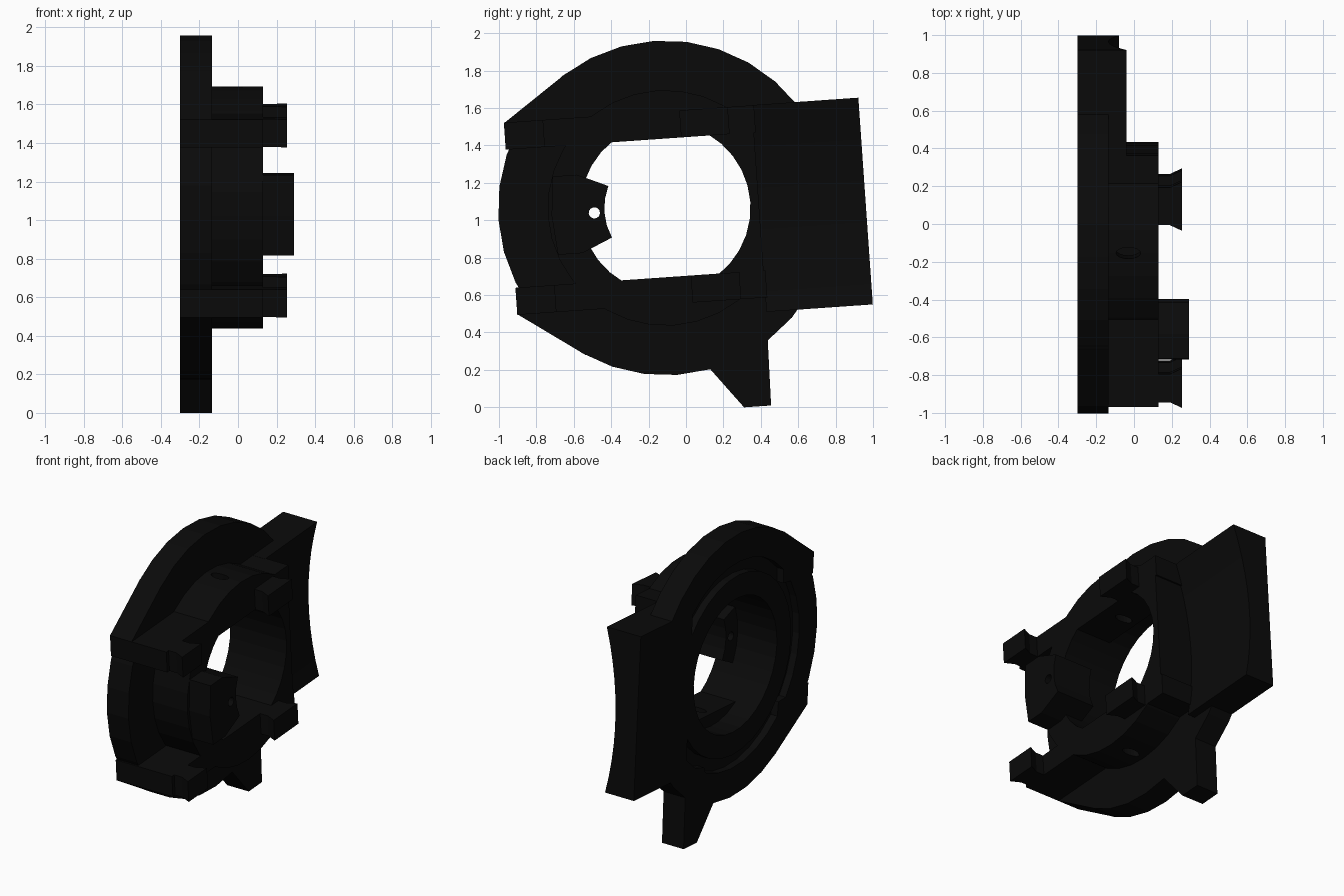
import bpy, bmesh, math
from mathutils import Matrix, Vector

cube = bpy.data.objects.get("Cube")
if cube:
    bpy.data.objects.remove(cube, do_unlink=True)

black = bpy.data.materials.new("matte_black")
black.use_nodes = True
black.diffuse_color = (0.003, 0.003, 0.003, 1)
black.node_tree.nodes["Principled BSDF"].inputs["Base Color"].default_value = black.diffuse_color

# The whole part is tilted a little about the ring axis
PLACE = Matrix.Translation((0, -0.11, 1.066)) @ Matrix.Rotation(math.radians(4), 4, "X")
BACK, FACE, TOP = -0.3, -0.135, 0.13


def prism(name, pts, start, end, axis=0):
    """Extrude a closed 2D profile along one axis (the other two axes in order)."""
    bm = bmesh.new()
    rings = []
    for depth in (start, end):
        ring = []
        for p in pts:
            co = list(p)
            co.insert(axis, depth)
            ring.append(bm.verts.new(PLACE @ Vector(co)))
        rings.append(ring)
        bm.faces.new(ring)
    n = len(pts)
    for i in range(n):
        j = (i + 1) % n
        bm.faces.new((rings[0][i], rings[0][j], rings[1][j], rings[1][i]))
    bmesh.ops.recalc_face_normals(bm, faces=bm.faces)
    mesh = bpy.data.meshes.new(name)
    bm.to_mesh(mesh)
    bm.free()
    mesh.materials.append(black)
    ob = bpy.data.objects.new(name, mesh)
    bpy.context.collection.objects.link(ob)
    return ob


def ellipse(ra, rb=None, ca=0, cb=0, n=32):
    rb = rb or ra
    return [(ca + ra * math.cos(2 * math.pi * i / n),
             cb + rb * math.sin(2 * math.pi * i / n)) for i in range(n)]


def rect(a0, a1, b0, b1):
    return [(a0, b0), (a1, b0), (a1, b1), (a0, b1)]


def cut(ob, cutter):
    cutter.hide_render = True
    mod = ob.modifiers.new("cut", "BOOLEAN")
    mod.operation = "DIFFERENCE"
    mod.solver = "EXACT"
    mod.object = cutter
    bpy.context.view_layer.objects.active = ob
    bpy.ops.object.modifier_apply(modifier=mod.name)
    bpy.data.objects.remove(cutter, do_unlink=True)


def bore(radius=0.455):
    return prism("bore_cutter", ellipse(radius), -1, 1)


def slot():
    return prism("slot_cutter", ellipse(0.065, 0.03, -0.03, 0, 16), -1, 1, axis=2)


# Round back plate with centre bore and a groove on its back
plate = prism("back_plate", ellipse(0.895), BACK, FACE)
cut(plate, bore())
groove = prism("groove_cutter", ellipse(0.70), BACK - 0.1, BACK + 0.05)
cut(groove, bore(0.61))
cut(plate, groove)

# Raised collar, trimmed flat beside the side slab
collar = prism("collar", ellipse(0.63), FACE, TOP)
cut(collar, bore())
cut(collar, prism("trim_cutter", rect(0.5, 1, -1, 1), -1, 1))
cut(collar, slot())

# Rails across the bore, each with two flared clips, and plate gussets
for side, label in ((1, "upper"), (-1, "lower")):
    v0, v1 = side * 0.37, side * 0.515
    rail = prism(label + "_rail", rect(-0.825, 0.51, v0, v1), FACE, TOP)
    cut(rail, slot())
    for where, base0, base1 in (("front", -0.80, -0.65), ("rear", 0.14, 0.34)):
        profile = [(TOP, base0), (0.19, base0), (0.255, base0 - 0.03),
                   (0.255, base1 + 0.03), (0.19, base1), (TOP, base1)]
        prism(f"{label}_{where}_clip", profile, v0, v1, axis=2)
    prism(label + "_gusset", [(-0.825, v1), (-0.48, side * 0.755),
                              (-0.5, side * 0.4), (-0.825, v0)], BACK, FACE)

# Side slab with a concave face
STEPS = 10
arc = []
for i in range(STEPS + 1):
    v = -0.592 + 1.108 * i / STEPS
    arc.append((-0.135 + 0.095 * ((v + 0.113) / 0.629) ** 2, v))
prism("side_slab", [(BACK, -0.592)] + arc + [(BACK, 0.516)], 0.5, 1.07, axis=1)

# Pointed foot below the plate
prism("foot", [(0.179, -0.877), (0.345, -1.093), (0.49, -1.093),
               (0.5, -0.55), (0.3, -0.6)], BACK, FACE)

# Wedge tab reaching into the bore, with a screw hole
half = math.radians(25)
tab_pts = [(-0.327 * math.cos(a), 0.327 * math.sin(a))
           for a in (-half, -half / 2, 0, half / 2, half)]
tab_pts += [(-0.46, 0.21), (-0.59, 0.21), (-0.61, 0), (-0.59, -0.21), (-0.46, -0.21)]
tab = prism("screw_tab", tab_pts, 0, 0.29)
cut(tab, prism("screw_cutter", ellipse(0.03, None, -0.381, 0, 16), -1, 1))
